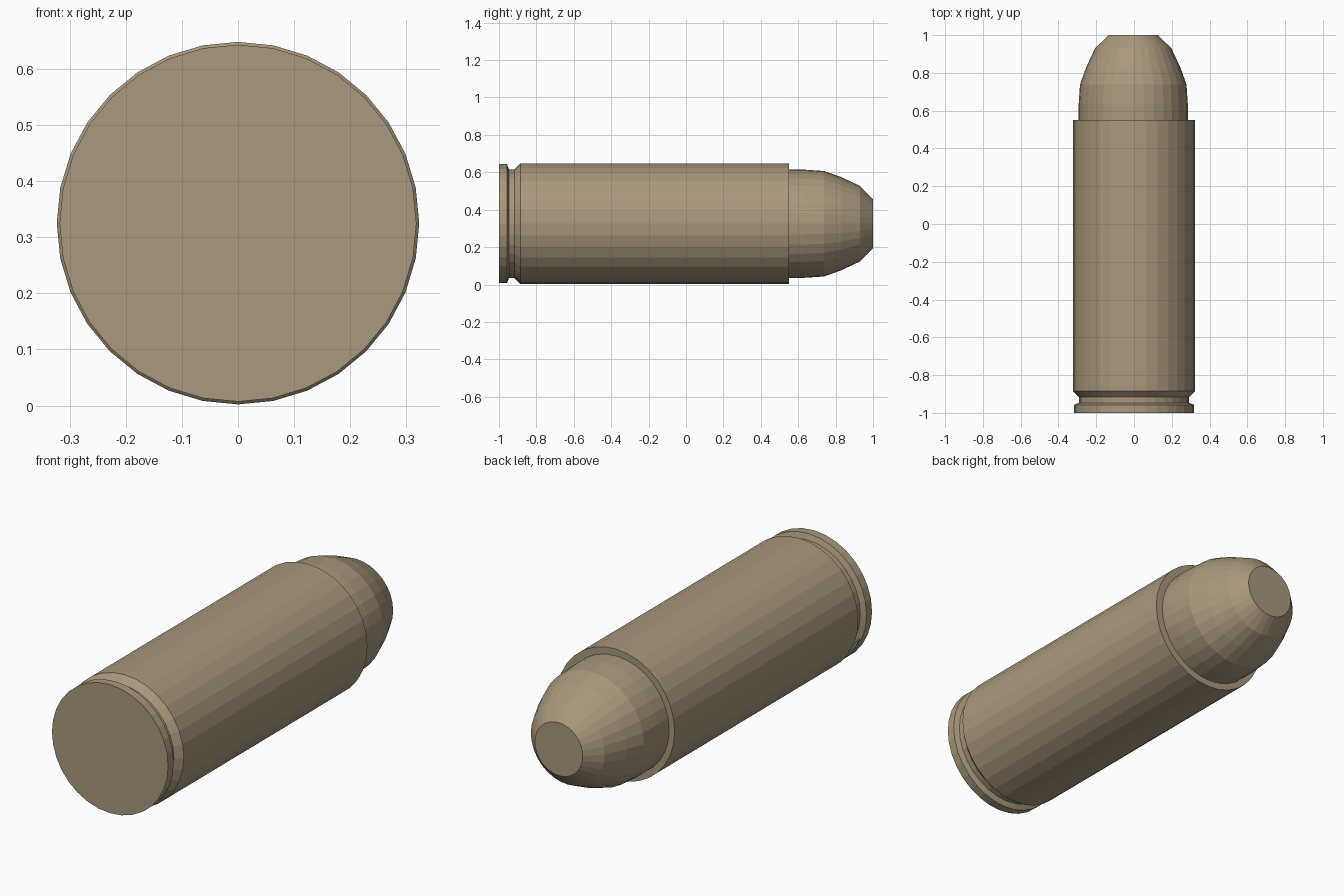
import bpy, bmesh, math

if "Cube" in bpy.data.objects:
    bpy.data.objects.remove(bpy.data.objects["Cube"])

SIDES = 32
CZ = 0.325


def material(name, rgb):
    m = bpy.data.materials.new(name)
    m.diffuse_color = (*rgb, 1)
    m.use_nodes = True
    m.node_tree.nodes["Principled BSDF"].inputs["Base Color"].default_value = m.diffuse_color
    return m


tan = material("dull tan metal", (0.40, 0.315, 0.205))
grey = material("pale grey", (0.45, 0.45, 0.48))


def lathe(name, profile, mat, first=0, count=SIDES, x=0.0, caps=True):
    """Turn (y, radius) points around the y axis, fully or over a few sides."""
    bm = bmesh.new()
    full = count == SIDES
    n = count if full else count + 1
    rings = []
    for y, r in profile:
        ring = []
        for i in range(n):
            a = 2 * math.pi * (first + i) / SIDES
            ring.append(bm.verts.new((x + r * math.cos(a), y, CZ + r * math.sin(a))))
        rings.append(ring)
    for a, b in zip(rings, rings[1:]):
        for i in range(count):
            j = (i + 1) % n
            bm.faces.new((a[i], b[i], b[j], a[j]))
    if caps:
        bm.faces.new(rings[0])
        bm.faces.new(rings[-1])
    bmesh.ops.recalc_face_normals(bm, faces=bm.faces)
    me = bpy.data.meshes.new(name)
    bm.to_mesh(me)
    bm.free()
    me.materials.append(mat)
    ob = bpy.data.objects.new(name, me)
    bpy.context.collection.objects.link(ob)
    return ob


# Straight case with a rim, groove and bevelled shoulder
lathe("case", [(-1.0, 0.318), (-0.957, 0.318), (-0.947, 0.291), (-0.917, 0.291),
               (-0.885, 0.323), (0.55, 0.323)], tan)

# Rounded, flat-tipped nose
lathe("nose", [(0.5, 0.289), (0.634, 0.289), (0.738, 0.282), (0.828, 0.25),
               (0.93, 0.202), (1.0, 0.131)], tan, x=-0.004)

# Small grey strip that shows in the groove on the lower left
lathe("groove_strip", [(-0.945, 0.316), (-0.8, 0.316)], grey,
      first=18, count=2, caps=False)
